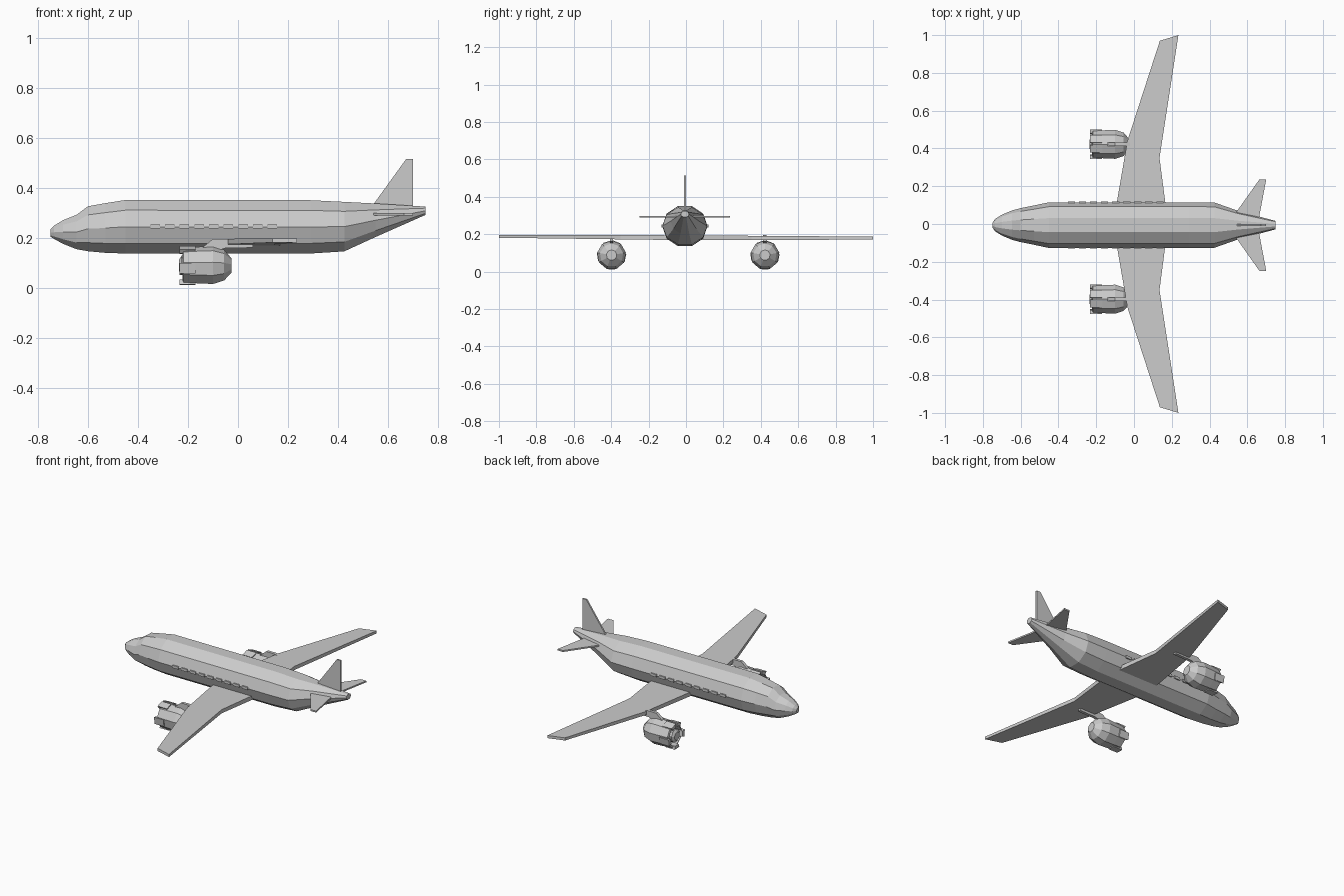
import bpy, bmesh
from math import sin, cos, pi

if "Cube" in bpy.data.objects:
    bpy.data.objects.remove(bpy.data.objects["Cube"])

CY = -0.006  # centre line of the body


def finish(name, bm):
    bmesh.ops.recalc_face_normals(bm, faces=bm.faces)
    mesh = bpy.data.meshes.new(name)
    bm.to_mesh(mesh)
    bm.free()
    ob = bpy.data.objects.new(name, mesh)
    bpy.context.collection.objects.link(ob)
    return ob


def loft(name, stations, cy, sides, phase=0.0):
    """Flat-sided tube along x; station = (x, z_bottom, z_top, half_width)."""
    bm = bmesh.new()
    rings = []
    for x, lo, hi, w in stations:
        angles = [phase + 2 * pi * i / sides for i in range(sides)]
        rings.append([bm.verts.new((x, cy + w * cos(a),
                     (lo + hi) / 2 + (hi - lo) / 2 * sin(a))) for a in angles])
    for a, b in zip(rings, rings[1:]):
        for i in range(sides):
            j = (i + 1) % sides
            bm.faces.new((a[i], a[j], b[j], b[i]))
    bm.faces.new(rings[0])
    bm.faces.new(rings[-1])
    return finish(name, bm)


def slab(name, lower, upper):
    """Closed plate between two matching outlines."""
    bm = bmesh.new()
    a = [bm.verts.new(p) for p in lower]
    b = [bm.verts.new(p) for p in upper]
    bm.faces.new(a)
    bm.faces.new(b)
    for i in range(len(a)):
        j = (i + 1) % len(a)
        bm.faces.new((a[i], a[j], b[j], b[i]))
    return finish(name, bm)


def upright(name, outline, y, thick):
    """Vertical plate from an x-z outline."""
    return slab(name, [(x, y - thick / 2, z) for x, z in outline],
                [(x, y + thick / 2, z) for x, z in outline])


# Fuselage with stepped windscreen and upswept tail
loft("fuselage", [
    (-0.75, 0.203, 0.235, 0.012), (-0.735, 0.193, 0.25, 0.033),
    (-0.70, 0.173, 0.272, 0.055), (-0.645, 0.150, 0.295, 0.078),
    (-0.60, 0.141, 0.330, 0.090), (-0.53, 0.134, 0.343, 0.104),
    (-0.45, 0.131, 0.356, 0.121), (0.29, 0.131, 0.355, 0.121),
    (0.425, 0.140, 0.348, 0.120), (0.55, 0.199, 0.340, 0.076),
    (0.75, 0.290, 0.325, 0.022)], CY, 10)

# Wings, each a tapered plate with a kinked trailing edge
wing = [(-0.108, 0.0), (-0.09, 0.12), (-0.035, 0.44), (0.137, 0.97),
        (0.235, 1.0), (0.135, 0.35), (0.165, 0.12), (0.18, 0.0)]
for side, label, tip in ((-1, "right", 0.189), (1, "left", 0.179)):
    def layer(sign):
        return [(x, side * y, 0.181 + (tip - 0.181) * y
                 + sign * (0.013 - 0.005 * y)) for x, y in wing]
    slab(label + "_wing", layer(-1), layer(1))

# Tailplanes
tail = [(0.514, 0.03), (0.664, 0.242), (0.70, 0.242), (0.66, 0.03)]
for side, label in ((-1, "right"), (1, "left")):
    slab(label + "_tailplane",
         [(x, CY + side * y, 0.289) for x, y in tail],
         [(x, CY + side * y, 0.298) for x, y in tail])

# Tail fin
upright("tail_fin", [(0.53, 0.315), (0.545, 0.338), (0.673, 0.515),
                     (0.70, 0.515), (0.70, 0.305)], CY, 0.010)

# Engines: cowl, raised intake panels, hub and pylon
EZ = 0.088
cowl = [(-0.185, 0.052), (-0.222, 0.060), (-0.218, 0.071), (-0.165, 0.075),
        (-0.10, 0.078), (-0.055, 0.063), (-0.025, 0.028)]
for y, label in ((-0.398, "right"), (0.422, "left")):
    loft(label + "_engine_cowl", [(x, EZ - r, EZ + r, r) for x, r in cowl],
         y, 9, pi / 2)
    loft(label + "_engine_hub", [(x, EZ - r, EZ + r, r) for x, r in
         ((-0.235, 0.025), (-0.225, 0.040), (-0.18, 0.040))], y, 9, pi / 2)
    for k in range(0, 9, 2):
        a0, a1 = (pi / 2 + 2 * pi * (k + f) / 9 for f in (0.05, 0.85))
        def arc(x):
            return [(x, y + r * cos(a), EZ + r * sin(a)) for r, a in
                    ((0.058, a0), (0.079, a0), (0.079, a1), (0.058, a1))]
        slab("%s_intake_panel_%d" % (label, k), arc(-0.233), arc(-0.17))
    upright(label + "_pylon", [(-0.155, 0.150), (-0.10, 0.195), (-0.045, 0.195),
            (0.06, 0.178), (0.06, 0.160), (-0.05, 0.158), (-0.09, 0.145)],
            y, 0.018)

# Rows of thin cabin window ledges
for side, label in ((-1, "right"), (1, "left")):
    for i in range(9):
        x = -0.35 + 0.0585 * i
        rect = [(x, 0.108), (x + 0.038, 0.108), (x + 0.038, 0.125), (x, 0.125)]
        slab("%s_window_%d" % (label, i + 1),
             [(px, CY + side * py, 0.236) for px, py in rect],
             [(px, CY + side * py, 0.252) for px, py in rect])
